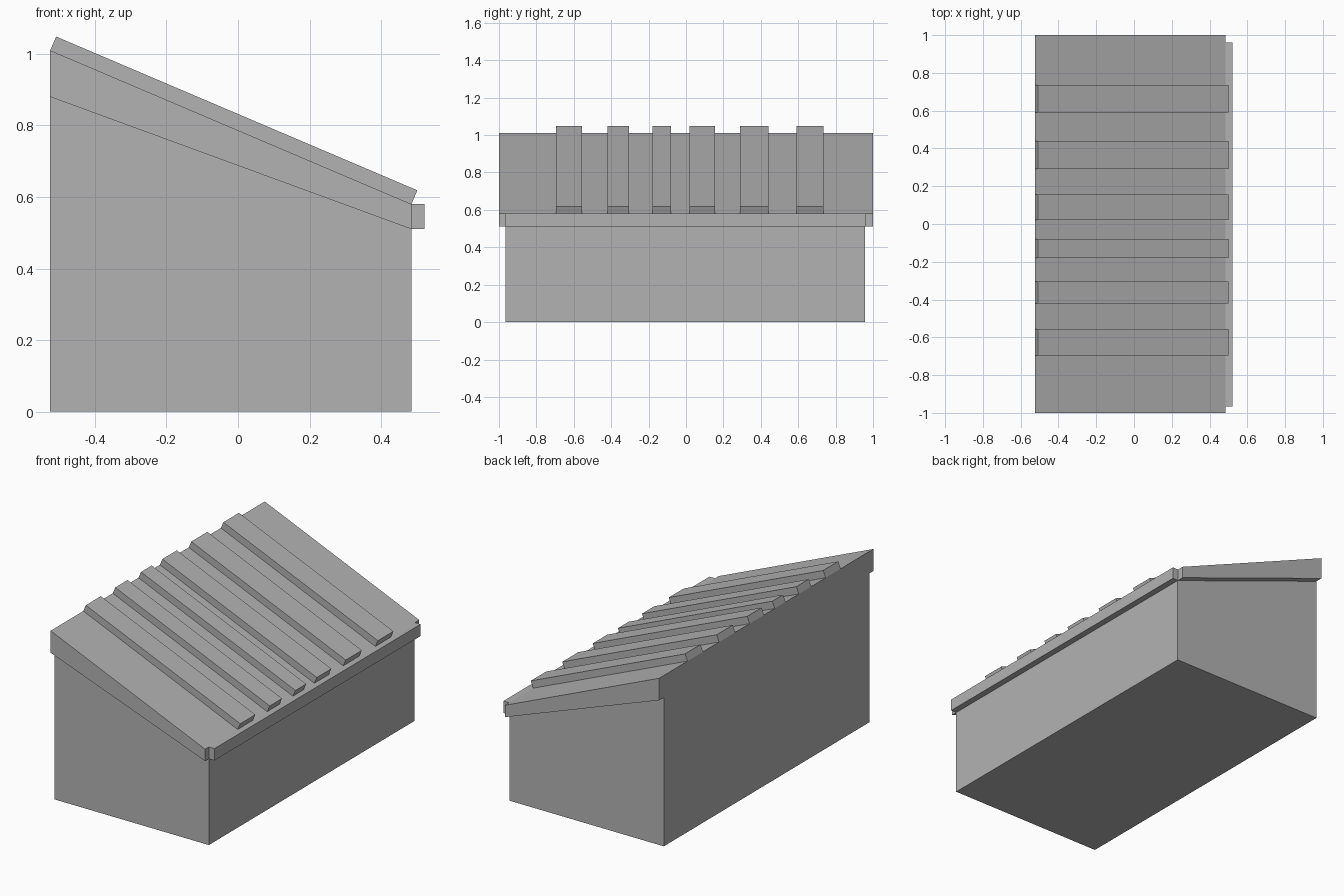
import bpy
import bmesh
from mathutils import Vector

cube = bpy.data.objects.get("Cube")
if cube:
    bpy.data.objects.remove(cube, do_unlink=True)

# Single plain grey for every part
grey = bpy.data.materials.new("plain grey")
grey.use_nodes = True
grey.diffuse_color = (0.45, 0.45, 0.45, 1)
grey.node_tree.nodes["Principled BSDF"].inputs["Base Color"].default_value = grey.diffuse_color

BACK, EAVE = -0.525, 0.485          # tall wall and low wall in x
HIGH, LOW = 1.01, 0.58              # roof height at each wall
WALL_FRONT, WALL_BACK = -0.965, 0.957


def extrude_profile(name, profile, y0, y1):
    """Extrude an x-z outline along y."""
    bm = bmesh.new()
    face = bm.faces.new([bm.verts.new((x, y0, z)) for x, z in profile])
    grown = bmesh.ops.extrude_face_region(bm, geom=[face])["geom"]
    verts = [g for g in grown if isinstance(g, bmesh.types.BMVert)]
    bmesh.ops.translate(bm, verts=verts, vec=Vector((0, y1 - y0, 0)))
    bmesh.ops.recalc_face_normals(bm, faces=bm.faces)
    mesh = bpy.data.meshes.new(name)
    bm.to_mesh(mesh)
    bm.free()
    mesh.materials.append(grey)
    obj = bpy.data.objects.new(name, mesh)
    bpy.context.collection.objects.link(obj)
    return obj


# Wedge-shaped body
extrude_profile("shed_body", [(BACK, 0), (EAVE, 0), (EAVE, LOW), (BACK, HIGH)],
                WALL_FRONT, WALL_BACK)

# Tapered boards along the two sloping gable edges
board = [(BACK, 0.88), (EAVE, 0.51), (EAVE, LOW), (BACK, HIGH)]
extrude_profile("front_gable_board", board, -1, WALL_FRONT)
extrude_profile("back_gable_board", board, WALL_BACK, 1)

# Board along the low eave
extrude_profile("eave_board", [(EAVE, 0.51), (0.522, 0.51), (0.522, LOW), (EAVE, LOW)],
                WALL_FRONT, 0.96)

# Raised battens running down the slope
rise = Vector((HIGH - LOW, EAVE - BACK)).normalized() * 0.042
batten = [(BACK, HIGH), (EAVE, LOW),
          (EAVE + rise.x, LOW + rise.y), (BACK + rise.x, HIGH + rise.y)]
spans = [(-0.695, -0.555), (-0.42, -0.305), (-0.18, -0.08),
         (0.02, 0.155), (0.29, 0.44), (0.59, 0.735)]
for i, (y0, y1) in enumerate(spans, 1):
    extrude_profile(f"roof_batten_{i}", batten, y0, y1)
